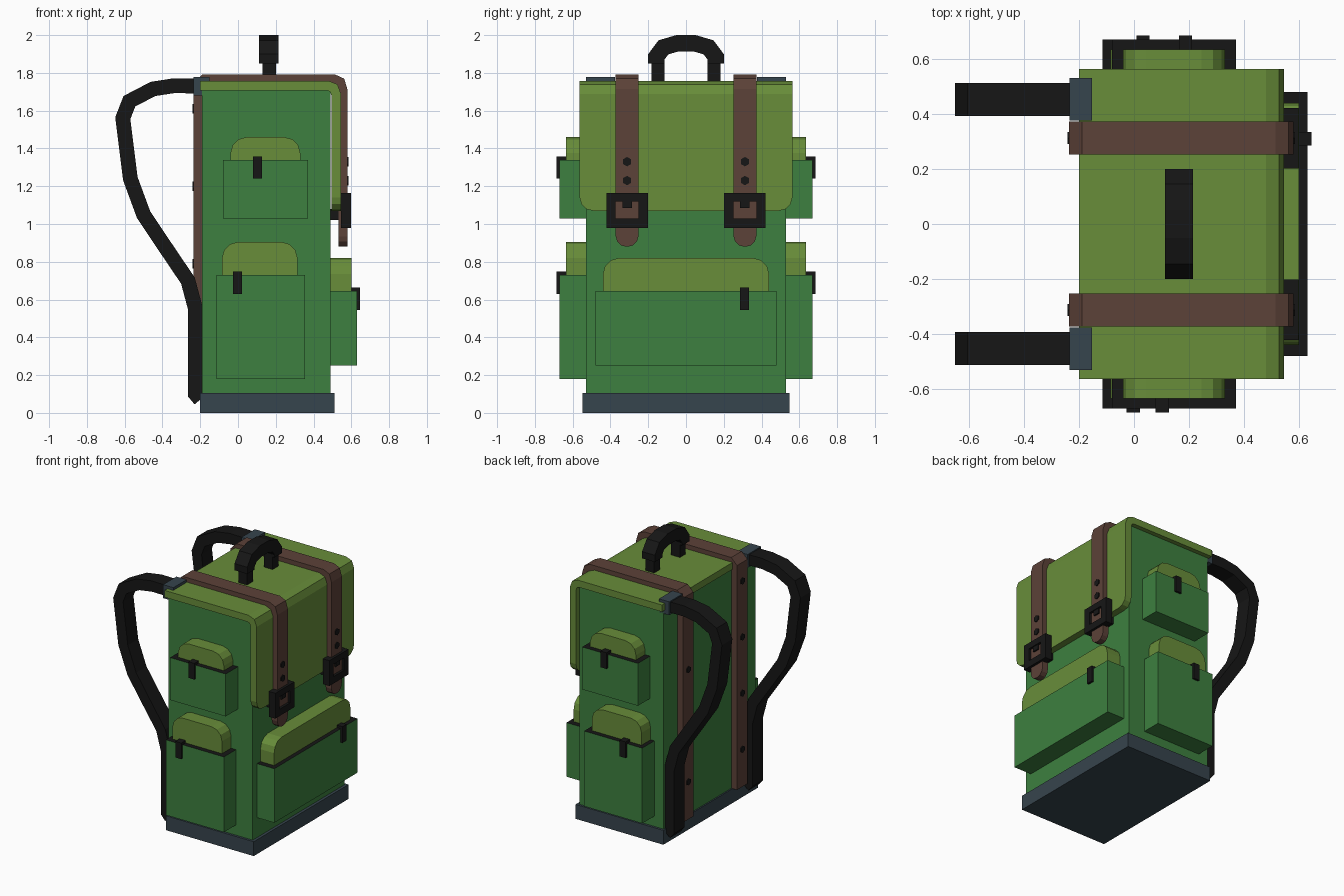
import bpy, bmesh, math
from mathutils import Vector

if "Cube" in bpy.data.objects:
    bpy.data.objects.remove(bpy.data.objects["Cube"])


def mat(name, c):
    m = bpy.data.materials.new(name)
    m.diffuse_color = (*c, 1)
    m.use_nodes = True
    m.node_tree.nodes["Principled BSDF"].inputs["Base Color"].default_value = m.diffuse_color
    return m


GREEN = mat("body_green", (0.047, 0.216, 0.05))
LIME = mat("flap_green", (0.138, 0.266, 0.042))
BROWN = mat("leather", (0.107, 0.054, 0.04))
SLATE = mat("slate", (0.037, 0.058, 0.074))
BLACK = mat("black", (0.008, 0.008, 0.008))


def finish(name, bm, *mats):
    bmesh.ops.recalc_face_normals(bm, faces=bm.faces)
    me = bpy.data.meshes.new(name)
    bm.to_mesh(me)
    bm.free()
    for m in mats:
        me.materials.append(m)
    ob = bpy.data.objects.new(name, me)
    bpy.context.collection.objects.link(ob)
    return ob


def add_box(bm, lo, hi):
    vs = bmesh.ops.create_cube(bm, size=1)["verts"]
    for v in vs:
        v.co = Vector([(a + b) / 2 + c * (b - a) for a, b, c in zip(lo, hi, v.co)])


def boxes(name, m, *pairs):
    bm = bmesh.new()
    for p, q in pairs:
        add_box(bm, [min(a, b) for a, b in zip(p, q)], [max(a, b) for a, b in zip(p, q)])
    return finish(name, bm, m)


def bevel_edges(bm, test, offset, segments):
    es = [e for e in bm.edges if test(e.verts[0].co, e.verts[1].co)]
    bmesh.ops.bevel(bm, geom=es, offset=offset, segments=segments, profile=0.5, affect='EDGES')


def ribbon(name, m, path, thick, lo, hi, axis='y', round_end=None):
    """Band of even thickness along a 2D path, extruded across from lo to hi."""
    pts = [Vector(p) for p in path]
    left, right = [], []
    for i, p in enumerate(pts):
        d0 = (p - pts[i - 1]).normalized() if i else None
        d1 = (pts[i + 1] - p).normalized() if i < len(pts) - 1 else None
        d0, d1 = d0 or d1, d1 or d0
        t = (d0 + d1).normalized()
        n = Vector((-t.y, t.x)) * (thick / 2 / max(0.5, t.dot(d0)))
        left.append(p + n)
        right.append(p - n)
    bm = bmesh.new()
    rings = []
    for a, b in zip(left, right):
        ring = []
        for q, s in ((a, lo), (b, lo), (b, hi), (a, hi)):
            ring.append(bm.verts.new((q.x, s, q.y) if axis == 'y' else (s, q.x, q.y)))
        rings.append(ring)
    for r, s in zip(rings, rings[1:]):
        for k in range(4):
            bm.faces.new((r[k], r[(k + 1) % 4], s[(k + 1) % 4], s[k]))
    bm.faces.new(rings[0])
    bm.faces.new(rings[-1])
    if round_end:
        z = pts[-1].y
        bevel_edges(bm, lambda a, b: abs(a.z - z) < 1e-4 and abs(b.z - z) < 1e-4
                    and a.x > 0 and abs(a.y - b.y) < 1e-4, *round_end)
    return finish(name, bm, m)


def pocket(name, to_world, u0, u1, z0, z1, fu0, fu1, fz, d0, d1, df, clip):
    """Pouch with dark rim, rounded flap and clip. u runs along the wall, d outwards."""
    def place(bm):
        for v in bm.verts:
            v.co = to_world(*v.co)
    bm = bmesh.new()
    add_box(bm, (u0, d0, z0), (u1, d1, z1))
    bm.normal_update()
    for f in bm.faces:
        f.material_index = int(f.normal.z > 0.9)
    place(bm)
    finish(name + "_pouch", bm, GREEN, BLACK)
    bm = bmesh.new()
    add_box(bm, (fu0, d0, z1 - 0.04), (fu1, df, fz))
    bevel_edges(bm, lambda a, b: a.z > fz - 1e-3 and b.z > fz - 1e-3
                and abs(a.x - b.x) < 1e-4, 0.085, 3)
    place(bm)
    finish(name + "_flap", bm, LIME)
    bm = bmesh.new()
    add_box(bm, (clip - 0.024, df - 0.01, z1 - 0.1), (clip + 0.024, d1 + 0.015, z1 + 0.018))
    place(bm)
    finish(name + "_clip", bm, BLACK)


# main body and base
boxes("body", GREEN, ((-0.19, -0.53, 0.1), (0.49, 0.53, 1.715)))
boxes("base", SLATE, ((-0.2, -0.547, 0), (0.51, 0.547, 0.105)))

# top flap folding over the front
ribbon("top_flap", LIME, [(-0.2, 1.733), (0.475, 1.733), (0.507, 1.72), (0.52, 1.685),
                          (0.52, 1.07)], 0.05, -0.563, 0.563, round_end=(0.07, 3))

# pockets: two on each side, one on the front panel
for side, label, c_up, c_low in ((-1, "near", 0.1025, -0.003), (1, "far", 0.1875, 0.033)):
    place = lambda u, d, z, s=side: Vector((u, s * d, z))
    pocket(label + "_upper_pocket", place, -0.08, 0.37, 1.03, 1.34, -0.04, 0.33, 1.46,
           0.52, 0.67, 0.635, c_up)
    pocket(label + "_lower_pocket", place, -0.115, 0.355, 0.18, 0.73, -0.085, 0.315, 0.905,
           0.52, 0.67, 0.635, c_low)
pocket("front_pocket", lambda u, d, z: Vector((d, u, z)), -0.48, 0.48, 0.25, 0.645,
       -0.44, 0.44, 0.82, 0.48, 0.63, 0.6, 0.31)

for s, label in ((-1, "near"), (1, "far")):
    y = 0.312 * s
    # leather strap running up the back, over the top and down the front
    ribbon(label + "_leather_strap", BROWN,
           [(-0.213, 0.105), (-0.213, 1.735), (-0.18, 1.768), (0.51, 1.768), (0.543, 1.753),
            (0.556, 1.71), (0.556, 0.88)], 0.046, y - 0.06, y + 0.06, round_end=(0.055, 3))
    # strap holes and rivets
    bm = bmesh.new()
    for x, zs in ((0.578, (1.23, 1.33)), (-0.235, (0.38, 0.79, 1.2, 1.61))):
        for z in zs:
            vs = bmesh.ops.create_cone(bm, cap_ends=True, segments=6, radius1=0.025,
                                       radius2=0.025, depth=0.014)["verts"]
            for v in vs:
                v.co = Vector((x + v.co.z, y + v.co.x, z + v.co.y))
    finish(label + "_strap_rivets", bm, BLACK)
    # buckle frame, prong and back loop
    boxes(label + "_buckle", BLACK,
          ((0.545, y - 0.11, 0.98), (0.597, y - 0.06, 1.165)),
          ((0.545, y + 0.06, 0.98), (0.597, y + 0.11, 1.165)),
          ((0.545, y - 0.06, 0.98), (0.597, y + 0.06, 1.03)),
          ((0.545, y - 0.06, 1.12), (0.597, y + 0.06, 1.165)),
          ((0.56, y - 0.025, 1.085), (0.59, y + 0.025, 1.13)),
          ((0.485, y - 0.06, 1.02), (0.55, y + 0.06, 1.08)))
    # padded shoulder strap and its anchor
    y = 0.453 * s
    ribbon(label + "_shoulder_strap", BLACK,
           [(-0.18, 1.73), (-0.34, 1.732), (-0.45, 1.715), (-0.575, 1.65), (-0.61, 1.56),
            (-0.57, 1.24), (-0.5, 1.05), (-0.4, 0.9), (-0.265, 0.7), (-0.225, 0.55),
            (-0.225, 0.1), (-0.2, 0.07)], 0.078, y - 0.06, y + 0.06)
    boxes(label + "_strap_anchor", SLATE, ((-0.235, y - 0.077, 1.68), (-0.152, y + 0.077, 1.778)))

# carry handle on top
ribbon("handle", BLACK, [(-0.157, 1.85), (-0.157, 1.885), (-0.12, 1.935), (-0.045, 1.957),
                         (0.045, 1.957), (0.12, 1.935), (0.157, 1.885), (0.157, 1.85)],
       0.086, 0.112, 0.215, axis='x')
boxes("handle_feet", BLACK, *[((0.13, s * 0.115, 1.74), (0.2, s * 0.182, 1.86)) for s in (-1, 1)])
